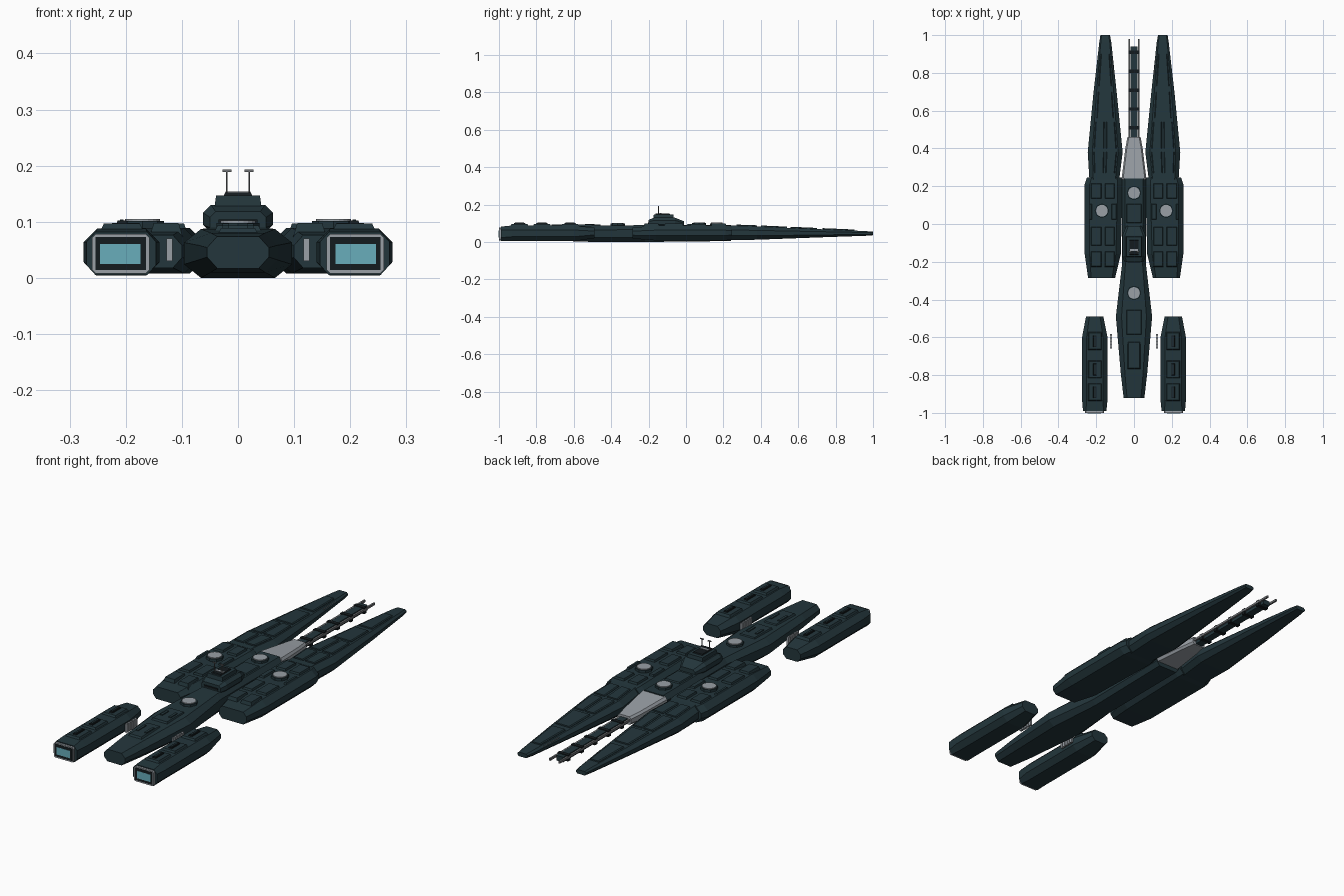
import bpy, bmesh, math


def material(name, rgb):
    m = bpy.data.materials.new(name)
    m.diffuse_color = (*rgb, 1)
    return m


HULL = material("dark teal hull", (0.017, 0.037, 0.045))
DARK = material("near black trim", (0.007, 0.011, 0.013))
GREY = material("light grey metal", (0.32, 0.35, 0.38))
STEEL = material("mid grey steel", (0.16, 0.17, 0.18))
GLOW = material("cyan engine glow", (0.14, 0.42, 0.50))


def finish(name, bm, mat):
    bmesh.ops.recalc_face_normals(bm, faces=bm.faces)
    me = bpy.data.meshes.new(name)
    bm.to_mesh(me)
    bm.free()
    me.materials.append(mat)
    ob = bpy.data.objects.new(name, me)
    bpy.context.collection.objects.link(ob)
    return ob


def loft(name, stations, mat, side=1):
    """Chamfered-box sections along y: (y, x0, x1, z0, z1, chamfer_x, chamfer_z)."""
    bm = bmesh.new()
    rings = []
    for y, x0, x1, z0, z1, cx, cz in stations:
        pts = [(x0 + cx, z0), (x1 - cx, z0), (x1, z0 + cz), (x1, z1 - cz),
               (x1 - cx, z1), (x0 + cx, z1), (x0, z1 - cz), (x0, z0 + cz)]
        rings.append([bm.verts.new((side * x, y, z)) for x, z in pts])
    for a, b in zip(rings, rings[1:]):
        for i in range(8):
            j = (i + 1) % 8
            bm.faces.new((a[i], a[j], b[j], b[i]))
    bm.faces.new(rings[0])
    bm.faces.new(rings[-1])
    return finish(name, bm, mat)


def tapered(name, x0, x1, y0, y1, z0, z1, mat, inset=0.0):
    """Box whose top face is drawn in by inset."""
    bm = bmesh.new()
    lo = [bm.verts.new(p) for p in ((x0, y0, z0), (x1, y0, z0), (x1, y1, z0), (x0, y1, z0))]
    i = inset
    hi = [bm.verts.new(p) for p in ((x0 + i, y0 + i, z1), (x1 - i, y0 + i, z1),
                                    (x1 - i, y1 - i, z1), (x0 + i, y1 - i, z1))]
    bm.faces.new(lo)
    bm.faces.new(hi)
    for k in range(4):
        n = (k + 1) % 4
        bm.faces.new((lo[k], lo[n], hi[n], hi[k]))
    return finish(name, bm, mat)


def disc(name, x, y, z0, z1, r, mat, sides=16):
    bm = bmesh.new()
    bmesh.ops.create_cone(bm, cap_ends=True, segments=sides, radius1=r, radius2=r, depth=z1 - z0)
    bmesh.ops.translate(bm, verts=bm.verts, vec=(x, y, (z0 + z1) / 2))
    return finish(name, bm, mat)


def hatch(name, x, y, z):
    """Round grey hatch on a low octagonal mount."""
    disc(name + "_mount", x, y, z - 0.01, z + 0.008, 0.038, HULL, 8)
    disc(name, x, y, z, z + 0.012, 0.031, GREY, 20)


# Central hull
loft("central_hull", [
    (-0.92, -0.055, 0.055, 0.017, 0.074, 0.018, 0.020),
    (-0.79, -0.070, 0.070, 0.010, 0.080, 0.022, 0.022),
    (-0.49, -0.096, 0.096, 0.000, 0.087, 0.030, 0.024),
    (-0.22, -0.064, 0.064, 0.000, 0.090, 0.018, 0.022),
    (0.24, -0.064, 0.064, 0.005, 0.090, 0.015, 0.022)], HULL)
for i, (y0, y1, w, z) in enumerate([(-0.77, -0.62, 0.038, 0.089), (-0.59, -0.45, 0.045, 0.093)]):
    tapered(f"nose_panel_{i}", -w, w, y0, y1, 0.075, z, HULL, 0.008)
    for s in (-1, 1):
        tapered(f"nose_slot_{i}_{s}", s * 0.022 - 0.006, s * 0.022 + 0.006,
                y0 + 0.05, y1 - 0.04, z - 0.01, z + 0.004, HULL)
tapered("spine_panel", -0.045, 0.045, 0.00, 0.11, 0.08, 0.096, HULL, 0.008)
hatch("rear_hatch", 0, 0.165, 0.092)
hatch("nose_hatch", 0, -0.365, 0.090)

# Grey wedge joining hull to the long barrels
loft("grey_wedge", [
    (0.235, -0.066, 0.066, 0.025, 0.086, 0.008, 0.012),
    (0.40, -0.046, 0.046, 0.028, 0.072, 0.008, 0.010),
    (0.46, -0.035, 0.035, 0.030, 0.068, 0.008, 0.010)], GREY)

# Long barrels with ribs
tapered("centre_barrel", -0.018, 0.018, 0.45, 0.94, 0.034, 0.058, HULL)
for i in range(5):
    y = 0.50 + 0.1 * i
    tapered(f"barrel_rib_{i}", -0.028, 0.028, y, y + 0.018, 0.032, 0.061, DARK)
for s in (-1, 1):
    tapered(f"side_barrel_{s}", s * 0.025 - 0.004, s * 0.025 + 0.004, 0.44, 0.98, 0.046, 0.056, STEEL)

# Command tower in stacked tiers
loft("tower_base", [
    (-0.20, -0.050, 0.050, 0.080, 0.118, 0.010, 0.010),
    (-0.17, -0.062, 0.062, 0.080, 0.130, 0.014, 0.014),
    (-0.06, -0.062, 0.062, 0.080, 0.130, 0.014, 0.014),
    (-0.01, -0.040, 0.040, 0.080, 0.110, 0.010, 0.010)], HULL)
tapered("tower_window", -0.035, 0.035, -0.204, -0.19, 0.096, 0.104, DARK)
tapered("tower_top", -0.042, 0.042, -0.175, -0.065, 0.125, 0.147, HULL, 0.003)
tapered("tower_cap", -0.026, 0.026, -0.165, -0.085, 0.145, 0.152, DARK, 0.003)
tapered("tower_cap_plate", -0.022, 0.022, -0.142, -0.132, 0.150, 0.154, GREY)
for s in (-1, 1):
    disc(f"mast_{s}", s * 0.02, -0.147, 0.148, 0.190, 0.0016, STEEL, 6)
    tapered(f"mast_bar_{s}", s * 0.02 - 0.008, s * 0.02 + 0.008, -0.150, -0.144, 0.189, 0.193, STEEL)


def prong_at(y):
    """Inner edge, outer edge, bottom and top of the long prong."""
    rows = [(0.235, 0.078, 0.236, 0.010, 0.088), (0.38, 0.060, 0.245, 0.012, 0.083),
            (0.70, 0.092, 0.214, 0.024, 0.069), (0.96, 0.120, 0.184, 0.033, 0.058),
            (1.00, 0.127, 0.178, 0.036, 0.055)]
    for a, b in zip(rows, rows[1:]):
        if y <= b[0]:
            t = (y - a[0]) / (b[0] - a[0])
            return [p + t * (q - p) for p, q in zip(a[1:], b[1:])]
    return rows[-1][1:]


for s, tag in ((1, "right"), (-1, "left")):
    # Shoulder block
    loft(f"{tag}_shoulder_block", [
        (-0.285, 0.100, 0.243, 0.018, 0.076, 0.016, 0.018),
        (-0.16, 0.070, 0.261, 0.008, 0.089, 0.026, 0.026),
        (0.21, 0.060, 0.261, 0.008, 0.089, 0.026, 0.026),
        (0.245, 0.064, 0.250, 0.012, 0.086, 0.026, 0.026)], HULL, s)
    for i, (y0, y1) in enumerate([(-0.23, -0.14), (-0.12, -0.01), (0.13, 0.22)]):
        for j, (a, b) in enumerate([(0.098, 0.158), (0.168, 0.232)]):
            xs = sorted((s * a, s * b))
            tapered(f"{tag}_shoulder_panel_{i}_{j}", *xs, y0, y1, 0.072, 0.098, HULL, 0.008)
    for j, (a, b) in enumerate([(0.09, 0.122), (0.218, 0.24)]):
        xs = sorted((s * a, s * b))
        tapered(f"{tag}_shoulder_strip_{j}", *xs, 0.02, 0.11, 0.078, 0.097, HULL, 0.006)
    hatch(f"{tag}_hatch", s * 0.17, 0.07, 0.093)

    # Long rear prong with raised top plates that follow its taper
    stations = []
    for y in (0.235, 0.38, 0.70, 0.96, 1.0):
        a, b, z0, z1 = prong_at(y)
        c = (b - a) * 0.13
        stations.append((y, a, b, z0, z1, c, (z1 - z0) * 0.3))
    loft(f"{tag}_prong", stations, HULL, s)
    for i, (y0, y1) in enumerate([(0.27, 0.38), (0.40, 0.54), (0.56, 0.70), (0.73, 0.90)]):
        lanes = ((0.17, 0.47), (0.53, 0.83)) if i < 2 else ((0.2, 0.8),)
        for j, (u, v) in enumerate(lanes):
            plate = []
            for y in (y0, y1):
                a, b, z0, z1 = prong_at(y)
                w = b - a
                plate.append((y, a + u * w, a + v * w, z1 - 0.008, z1 + 0.006, 0.004, 0.004))
            loft(f"{tag}_prong_plate_{i}_{j}", plate, HULL, s)
    # Pale strip along the prong's inner shoulder
    loft(f"{tag}_prong_strip", [
        (0.79, 0.107, 0.110, 0.050, 0.061, 0.0005, 0.001),
        (0.90, 0.117, 0.120, 0.046, 0.056, 0.0005, 0.001)], STEEL, s)

    # Engine pod
    loft(f"{tag}_engine_pod", [
        (-0.99, 0.146, 0.270, 0.005, 0.082, 0.016, 0.018),
        (-0.93, 0.140, 0.275, 0.004, 0.088, 0.024, 0.024),
        (-0.60, 0.140, 0.275, 0.004, 0.088, 0.024, 0.024),
        (-0.49, 0.162, 0.254, 0.020, 0.076, 0.018, 0.018)], HULL, s)
    for i, y in enumerate((-0.89, -0.77, -0.62)):
        x = s * 0.207
        tapered(f"{tag}_pod_pad_{i}", x - 0.04, x + 0.04, y - 0.05, y + 0.05, 0.08, 0.097, HULL, 0.008)
        tapered(f"{tag}_pod_slot_{i}", x - 0.010, x + 0.010, y - 0.032, y + 0.032, 0.09, 0.102, DARK, 0.002)
        tapered(f"{tag}_pod_slot_bar_{i}", x - 0.003, x + 0.003, y - 0.025, y + 0.025, 0.10, 0.104, HULL)

    # Nozzle: grey frame, black recess plate and cyan glow plate
    loft(f"{tag}_nozzle_frame", [
        (-1.0, 0.158, 0.260, 0.008, 0.078, 0.006, 0.006),
        (-0.985, 0.158, 0.260, 0.008, 0.078, 0.006, 0.006)], GREY, s)
    xs = sorted((s * 0.164, s * 0.254))
    tapered(f"{tag}_nozzle_recess", *xs, -1.001, -0.995, 0.014, 0.073, DARK)
    xs = sorted((s * 0.174, s * 0.246))
    tapered(f"{tag}_nozzle_glow", *xs, -1.002, -0.996, 0.025, 0.060, GLOW)

    # Slatted connector fin beside the pod
    xs = sorted((s * 0.120, s * 0.124))
    tapered(f"{tag}_fin_plate", *xs, -0.655, -0.585, 0.034, 0.066, STEEL)
    for i in range(5):
        y = -0.66 + i * 0.0165
        xs = sorted((s * 0.117, s * 0.127))
        tapered(f"{tag}_fin_slat_{i}", *xs, y, y + 0.011, 0.030, 0.070, GREY)
